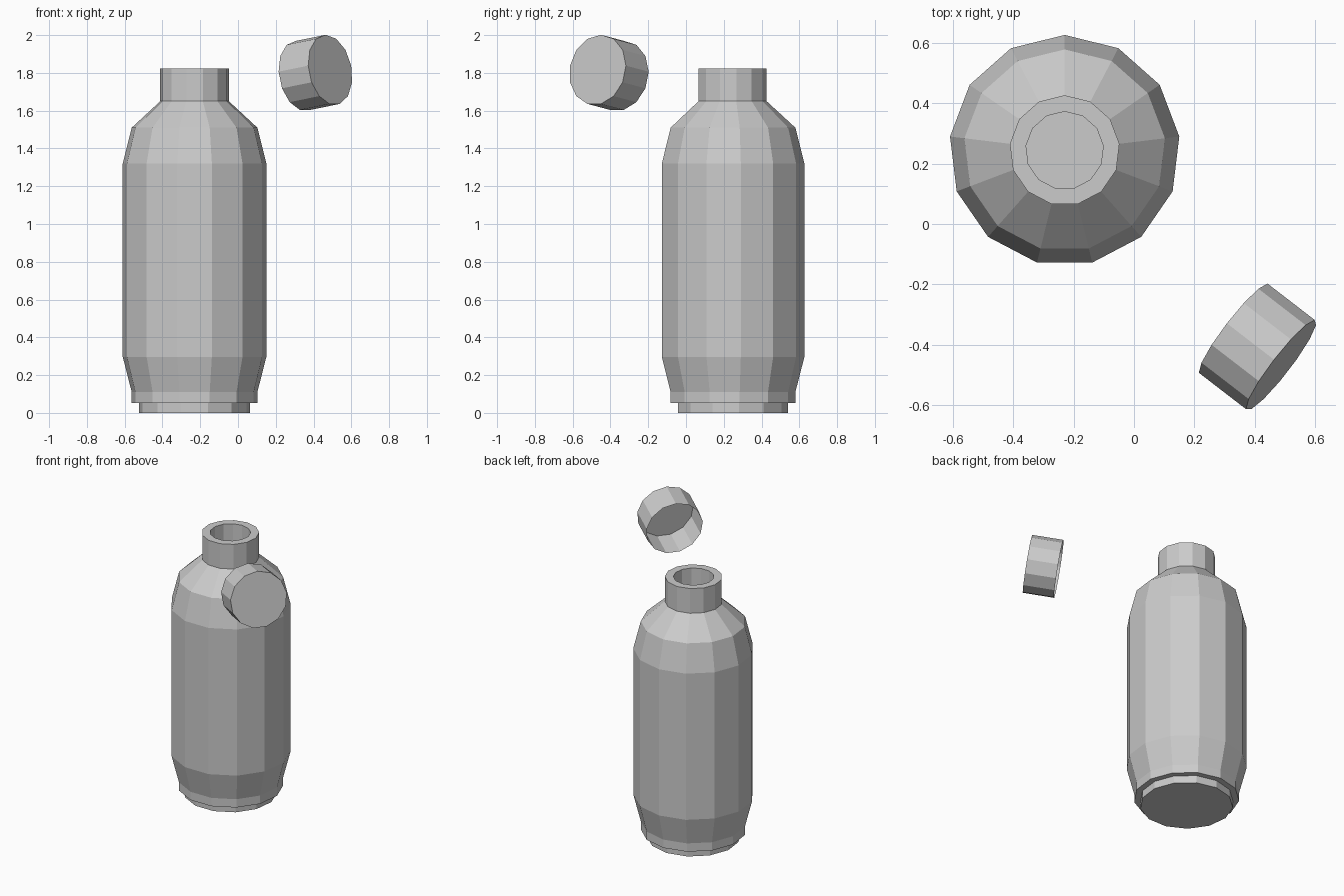
import bpy
import bmesh
from math import sin, cos, pi, radians
from mathutils import Vector, Matrix

if "Cube" in bpy.data.objects:
    bpy.data.objects.remove(bpy.data.objects["Cube"])

SIDES = 13


def lathe(name, profile, cap_start=False, cap_end=False):
    """Spin a (radius, height) profile into a flat-sided solid, one vertex on +y."""
    bm = bmesh.new()
    rings = []
    for r, z in profile:
        rings.append([bm.verts.new((r * cos(pi / 2 + 2 * pi * i / SIDES),
                                    r * sin(pi / 2 + 2 * pi * i / SIDES), z))
                      for i in range(SIDES)])
    for low, high in zip(rings, rings[1:]):
        for i in range(SIDES):
            j = (i + 1) % SIDES
            bm.faces.new((low[i], low[j], high[j], high[i]))
    if cap_start:
        bm.faces.new(rings[0][::-1])
    if cap_end:
        bm.faces.new(rings[-1])
    mesh = bpy.data.meshes.new(name)
    bm.to_mesh(mesh)
    bm.free()
    obj = bpy.data.objects.new(name, mesh)
    bpy.context.collection.objects.link(obj)
    return obj


# Bottle: foot, tapered body, shoulder, neck and recessed mouth
bottle = lathe("bottle", [
    (0.295, 0.0), (0.295, 0.052), (0.335, 0.052), (0.335, 0.11),
    (0.383, 0.297), (0.383, 1.32), (0.335, 1.51), (0.183, 1.65),
    (0.183, 1.823), (0.129, 1.823), (0.129, 1.65),
], cap_start=True, cap_end=True)
bottle.location = (-0.23, 0.244, 0)

# Loose lid: open shell, closed end pointing front right and slightly up
lid = lathe("lid", [(0.188, -0.1), (0.188, 0.1)], cap_end=True)
heading, tilt = radians(-37.6), radians(9.2)
axis = Vector((cos(heading) * cos(tilt), sin(heading) * cos(tilt), sin(tilt)))
side = Vector((-sin(heading), cos(heading), 0))
up = axis.cross(side)
turn = Matrix((side, up, axis)).transposed().to_4x4()
lid.matrix_world = Matrix.Translation((0.41, -0.408, 1.80)) @ turn
